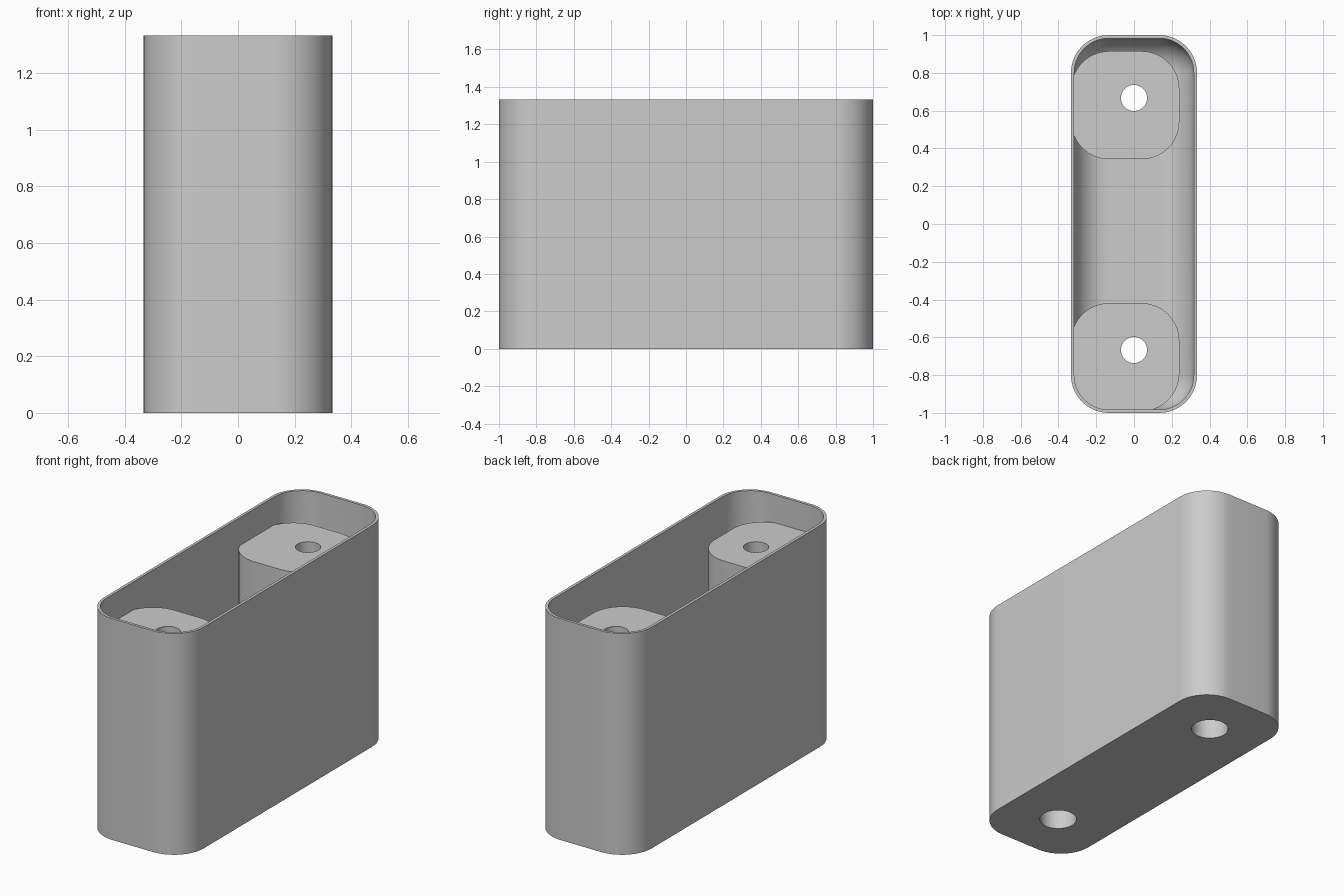
import bpy, bmesh, math

old = bpy.data.objects.get("Cube")
if old:
    bpy.data.objects.remove(old, do_unlink=True)

WIDTH, LENGTH, HEIGHT = 0.667, 2.0, 1.333
CORNER, WALL = 0.2, 0.017
POST_SIZE, POST_TOP = 0.572, 1.165
HOLE_Y = 0.667

grey = bpy.data.materials.new("plain grey")
grey.use_nodes = True
colour = (0.6, 0.6, 0.6, 1)
grey.diffuse_color = colour
grey.node_tree.nodes["Principled BSDF"].inputs["Base Color"].default_value = colour


def outline(w, l, r, cx=0, cy=0, steps=14):
    """Rounded rectangle, counter-clockwise."""
    pts = []
    for i, (sx, sy) in enumerate(((1, 1), (-1, 1), (-1, -1), (1, -1))):
        for k in range(steps + 1):
            a = math.pi / 2 * (i + k / steps)
            pts.append((cx + sx * (w / 2 - r) + r * math.cos(a),
                        cy + sy * (l / 2 - r) + r * math.sin(a)))
    return pts


def loft(name, layers):
    """Closed solid through (outline, height) layers."""
    bm = bmesh.new()
    rings = [[bm.verts.new((x, y, z)) for x, y in pts] for pts, z in layers]
    for low, high in zip(rings, rings[1:]):
        n = len(low)
        for i in range(n):
            j = (i + 1) % n
            bm.faces.new((low[i], low[j], high[j], high[i]))
    bm.faces.new(rings[0][::-1])
    bm.faces.new(rings[-1])
    mesh = bpy.data.meshes.new(name)
    bm.to_mesh(mesh)
    bm.free()
    mesh.materials.append(grey)
    ob = bpy.data.objects.new(name, mesh)
    bpy.context.collection.objects.link(ob)
    return ob


def prism(name, pts, z0, z1):
    return loft(name, [(pts, z0), (pts, z1)])


def circle(r, y, n=48):
    return [(r * math.cos(2 * math.pi * i / n), y + r * math.sin(2 * math.pi * i / n))
            for i in range(n)]


def combine(target, other, operation):
    other.hide_render = True
    mod = target.modifiers.new(operation, 'BOOLEAN')
    mod.operation, mod.object, mod.solver = operation, other, 'EXACT'
    bpy.context.view_layer.objects.active = target
    bpy.ops.object.modifier_apply(modifier=mod.name)
    bpy.data.objects.remove(other, do_unlink=True)


# Outer body
body = prism("hollow_body", outline(WIDTH, LENGTH, CORNER), 0, HEIGHT)

# Open cavity with a rounded floor edge
inner_r = CORNER - WALL
fillet = inner_r - 0.005
layers = []
for k in range(13):
    a = math.pi / 2 * k / 12
    inset = WALL + fillet * (1 - math.sin(a))
    layers.append((outline(WIDTH - 2 * inset, LENGTH - 2 * inset, CORNER - inset),
                   WALL + fillet * (1 - math.cos(a))))
layers.append((layers[-1][0], HEIGHT + 0.1))
combine(body, loft("cavity", layers), 'DIFFERENCE')

# Screw posts, each drilled through and counterbored from below
for side in (-1, 1):
    y = side * HOLE_Y
    pts = outline(POST_SIZE, POST_SIZE, CORNER, -0.046, y - 0.038)
    combine(body, prism("screw_post", pts, 0.006, POST_TOP), 'UNION')
for side in (-1, 1):
    y = side * HOLE_Y
    combine(body, prism("screw_hole", circle(0.069, y), -0.1, HEIGHT), 'DIFFERENCE')
    combine(body, prism("head_recess", circle(0.103, y), -0.1, 1.0), 'DIFFERENCE')

# Smooth rounded walls, crisp rims
bpy.ops.object.select_all(action='DESELECT')
body.select_set(True)
bpy.context.view_layer.objects.active = body
bpy.ops.object.shade_smooth_by_angle(angle=math.radians(30))
